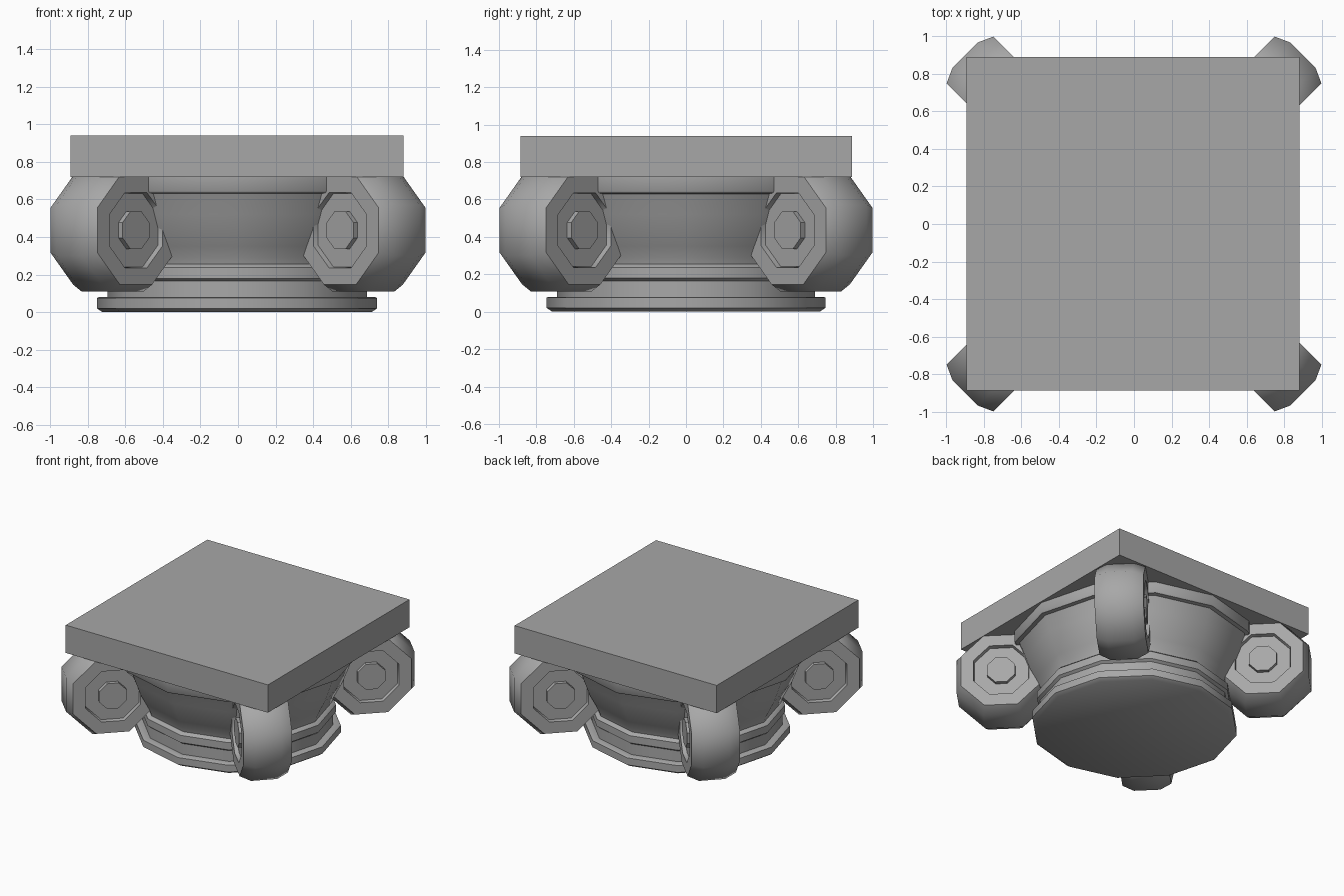
import bpy, bmesh
from math import sin, cos, pi, radians
from mathutils import Matrix

if "Cube" in bpy.data.objects:
    bpy.data.objects.remove(bpy.data.objects["Cube"])

# Single stone material
stone = bpy.data.materials.new("grey stone")
stone.use_nodes = True
GREY = (0.39, 0.39, 0.39, 1)
stone.diffuse_color = GREY
stone.node_tree.nodes["Principled BSDF"].inputs["Base Color"].default_value = GREY


def finish(name, bm, matrix, smooth_angle=None):
    bmesh.ops.recalc_face_normals(bm, faces=bm.faces)
    mesh = bpy.data.meshes.new(name)
    bm.to_mesh(mesh)
    bm.free()
    mesh.materials.append(stone)
    if smooth_angle:
        mesh.shade_smooth()
        mesh.set_sharp_from_angle(angle=radians(smooth_angle))
    obj = bpy.data.objects.new(name, mesh)
    obj.matrix_world = matrix
    bpy.context.collection.objects.link(obj)
    return obj


def lathe(name, profile, sides, matrix, phase=0.0, smooth_angle=None):
    """Revolve (radius, height) points about z and cap both ends."""
    bm = bmesh.new()
    rings = []
    for r, h in profile:
        angles = [phase + 2 * pi * i / sides for i in range(sides)]
        rings.append([bm.verts.new((r * cos(a), r * sin(a), h)) for a in angles])
    for low, high in zip(rings, rings[1:]):
        for i in range(sides):
            j = (i + 1) % sides
            bm.faces.new((low[i], low[j], high[j], high[i]))
    bm.faces.new(rings[0])
    bm.faces.new(rings[-1])
    return finish(name, bm, matrix, smooth_angle)


# Square slab on top
bm = bmesh.new()
bmesh.ops.create_cube(bm, size=1)
finish("abacus", bm, Matrix.Translation((-0.005, 0.002, 0.83))
       @ Matrix.Diagonal((1.772, 1.772, 0.22, 1)))

# Twelve-sided bell with base mouldings, flaring neck and upper lip
bell = [(0.715, 0), (0.745, 0.02), (0.745, 0.075), (0.735, 0.08),
        (0.69, 0.08), (0.69, 0.165), (0.71, 0.18), (0.71, 0.237),
        (0.695, 0.25), (0.68, 0.255), (0.69, 0.29), (0.72, 0.35),
        (0.763, 0.43), (0.797, 0.52), (0.822, 0.59), (0.838, 0.63),
        (0.868, 0.635), (0.875, 0.645), (0.875, 0.73)]
lathe("bell", bell, 12, Matrix.Translation((-0.005, 0, 0)), smooth_angle=40)

# Four corner volutes: octagonal barrels with recessed sides and raised eyes
OCT = 1 / cos(pi / 8)
half = [(0.195, 0.145), (0.2, 0.176), (0.29, 0.176), (0.327, 0.095)]
barrel = [(r * OCT, -h) for r, h in half] + [(r * OCT, h) for r, h in reversed(half)]
eye = [(0.1 * OCT, -0.176), (0.1 * OCT, 0.176)]
corners = {"back_left": 45, "back_right": 135, "front_right": 225, "front_left": 315}
for corner, degrees in corners.items():
    place = (Matrix.Rotation(radians(degrees), 4, "Z")
             @ Matrix.Translation((0.943, 0, 0.436))
             @ Matrix.Rotation(pi / 2, 4, "X"))
    lathe("volute_" + corner, barrel, 8, place, pi / 8, 50)
    lathe("volute_eye_" + corner, eye, 8, place, pi / 8)
